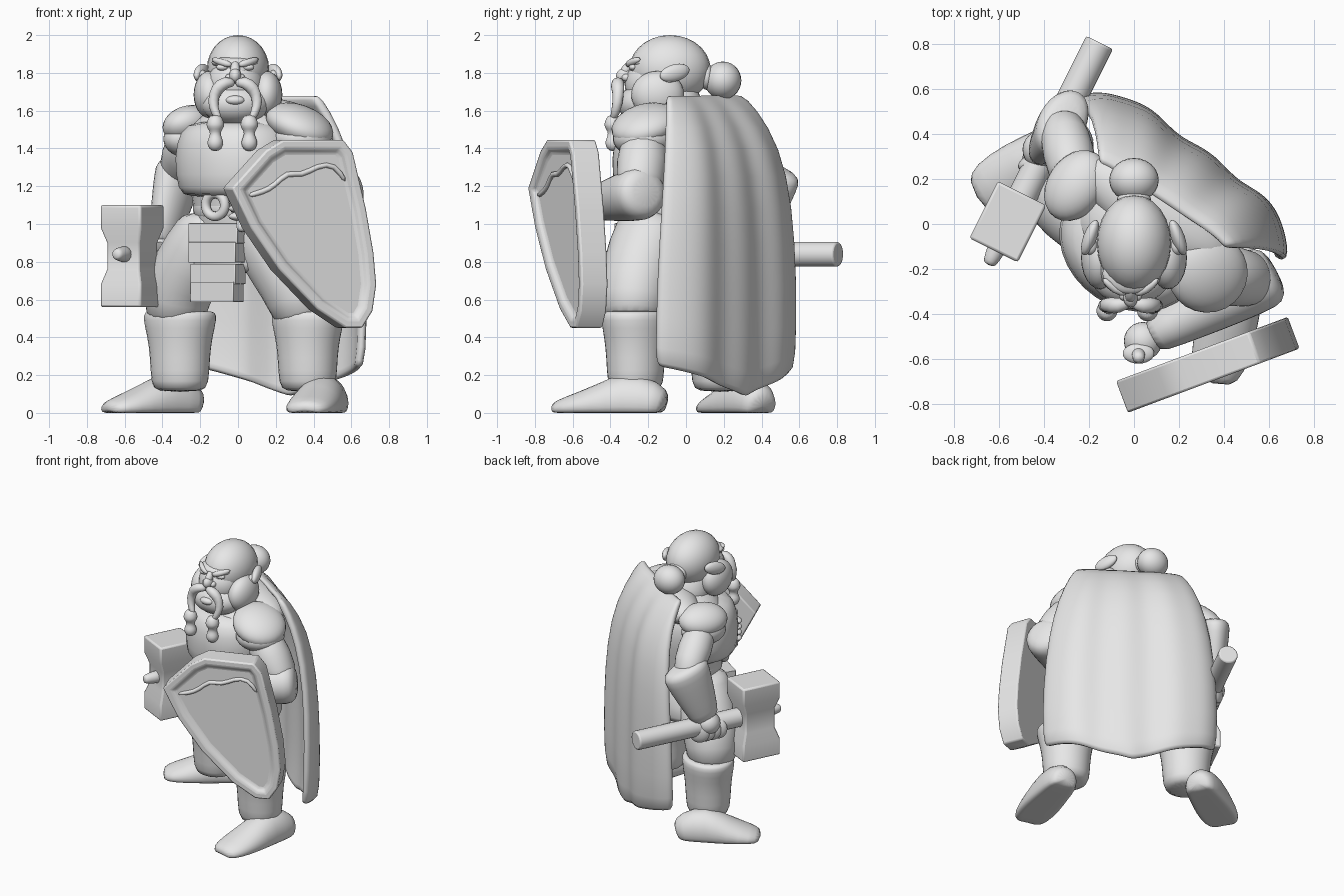
import bpy, bmesh, math
from mathutils import Vector

if "Cube" in bpy.data.objects:
    bpy.data.objects.remove(bpy.data.objects["Cube"])

stone = bpy.data.materials.new("plain grey")
stone.use_nodes = True
stone.diffuse_color = (0.8, 0.8, 0.8, 1)
stone.node_tree.nodes["Principled BSDF"].inputs["Base Color"].default_value = (0.8, 0.8, 0.8, 1)

# The body is turned away from the head; body() maps left, forward, up to the scene
TURN = math.radians(-33.4)
LEFT = Vector((math.cos(TURN), math.sin(TURN), 0))
FWD = Vector((math.sin(TURN), -math.cos(TURN), 0))
UP = Vector((0, 0, 1))


def body(a, b, z):
    return LEFT * a + FWD * b + UP * z


def finish(ob, name, sub=0, bevel=0):
    ob.name = name
    ob.data.materials.append(stone)
    if bevel:
        m = ob.modifiers.new("bevel", "BEVEL")
        m.width, m.segments = bevel, 2
    if sub:
        ob.modifiers.new("smooth", "SUBSURF").levels = sub
        ob.modifiers["smooth"].render_levels = sub
        ob.data.polygons.foreach_set("use_smooth", [True] * len(ob.data.polygons))
    else:
        bpy.ops.object.select_all(action="DESELECT")
        ob.select_set(True)
        bpy.context.view_layer.objects.active = ob
        bpy.ops.object.shade_smooth_by_angle(angle=math.radians(40))
    return ob


def from_bmesh(bm, name, **kw):
    bmesh.ops.recalc_face_normals(bm, faces=bm.faces)
    me = bpy.data.meshes.new(name)
    bm.to_mesh(me)
    bm.free()
    ob = bpy.data.objects.new(name, me)
    bpy.context.collection.objects.link(ob)
    return finish(ob, name, **kw)


def tube(name, pts, radii, ref=LEFT, sides=16, phase=0, sub=1, bevel=0):
    """Loft of elliptical rings along a path; a radius may be a pair."""
    pts = [Vector(p) for p in pts]
    bm, rings = bmesh.new(), []
    for i, p in enumerate(pts):
        t = (pts[min(i + 1, len(pts) - 1)] - pts[max(i - 1, 0)]).normalized()
        s = (ref - t * ref.dot(t)).normalized()
        w = t.cross(s)
        r = radii[i]
        rs, rt = r if isinstance(r, tuple) else (r, r)
        ring = []
        for k in range(sides):
            q = phase + math.tau * k / sides
            co = p + s * rs * math.cos(q) + w * rt * math.sin(q)
            co.z = max(co.z, 0)
            ring.append(bm.verts.new(co))
        rings.append(ring)
    for r0, r1 in zip(rings, rings[1:]):
        for k in range(sides):
            j = (k + 1) % sides
            bm.faces.new((r0[k], r0[j], r1[j], r1[k]))
    bm.faces.new(rings[0])
    bm.faces.new(rings[-1])
    return from_bmesh(bm, name, sub=sub, bevel=bevel)


def column(name, rows, a=0.04, b=0.0, **kw):
    """Upright body part from rows of height, half width, half depth."""
    return tube(name, [body(a, b, r[0]) for r in rows], [(r[1], r[2]) for r in rows], **kw)


def ball(name, loc, size, rot=(0, 0, 0)):
    bpy.ops.mesh.primitive_uv_sphere_add(segments=24, ring_count=14, location=loc, rotation=rot)
    ob = bpy.context.object
    ob.scale = size
    return finish(ob, name)


# Torso, breastplate, belt and skirt
column("torso", [(.88, .27, .24), (1.0, .27, .25), (1.15, .29, .27), (1.3, .33, .3),
                 (1.42, .34, .29), (1.53, .31, .25), (1.63, .17, .15)])
column("breastplate", [(1.14, .28, .25), (1.17, .325, .285), (1.35, .355, .3),
                       (1.5, .32, .27), (1.55, .23, .2)], b=.08)
column("belt", [(1.02, .27, .25), (1.04, .285, .265), (1.12, .285, .265), (1.14, .27, .25)])
column("skirt", [(1.04, .27, .25), (.95, .32, .28), (.76, .38, .28), (.74, .35, .25)])
bpy.ops.mesh.primitive_torus_add(major_radius=.06, minor_radius=.025, location=body(.04, .28, 1.1),
                                 rotation=(math.pi / 2, 0, TURN))
finish(bpy.context.object, "buckle_ring")
for i, z in enumerate((.95, .85, .735, .64)):
    bpy.ops.mesh.primitive_cube_add(size=1, location=body(.05, .27 + .01 * (i % 2), z),
                                    rotation=(0, 0, TURN))
    bpy.context.object.scale = (.31 - .012 * i, .1, .108)
    finish(bpy.context.object, "apron_plate", bevel=.025)

# Legs, boots and feet
for side, hip, mid, knee, heel, toe in (
        ("left", .2, .36, .455, (.5, -.11, 0), (.35, -.71, 0)),
        ("right", -.12, -.28, -.355, (-.21, .41, 0), (-.7, .12, 0))):
    tube(side + "_thigh", [body(hip, .04, 1.06), body(hip + .02, .06, .95), body(mid, .06, .76),
                           body(knee - .02, .045, .6), body(knee, .03, .46)],
         [.17, .215, .205, .185, .16])
    column(side + "_boot", [(.11, .13, .12), (.15, .16, .15), (.3, .165, .155), (.4, .18, .165),
                            (.5, .21, .18), (.535, .2, .17), (.54, .16, .14)], a=knee, b=.02)
    heel, toe = Vector(heel), Vector(toe)
    spots = ((0, .07, .09), (.07, .11, .16), (.35, .125, .22), (.6, .14, .14), (.88, .13, .08), (1, .08, .05))
    tube(side + "_foot", [heel.lerp(toe, s) + UP * h * .3 for s, w, h in spots],
         [(h * .75, w) for s, w, h in spots], ref=UP)

# Cape: a draped sheet, narrow at the neck and pointed at the hem, hanging further back on the right
drape = ((1.68, .34, .15, .14), (1.6, .39, .23, .17), (1.4, .47, .325, .215),
         (1.1, .54, .37, .24), (.7, .58, .385, .235), (.29, .58, .385, .225), (.25, .55, .36, .22))
bm = bmesh.new()
cols, grid = 28, []
for n, (z, wide, mid, edge) in enumerate(drape):
    row = []
    for k in range(cols + 1):
        u = 2 * k / cols - 1
        depth = edge + (mid - edge) * (1 - abs(u) ** 6) + .035 * (1 - u) * min(1, n / 2)
        depth += .009 * math.sin(u * 11 + .6) * min(1, n / 2) * (1 - u ** 6)
        hem = .16 * (1 - abs(u)) if z < .3 else 0
        row.append(bm.verts.new(body(.06 + u * wide, -depth, z - hem)))
    grid.append(row)
for r0, r1 in zip(grid, grid[1:]):
    for k in range(cols):
        bm.faces.new((r0[k], r0[k + 1], r1[k + 1], r1[k]))
cape = from_bmesh(bm, "cape", sub=1)
thick = cape.modifiers.new("thickness", "SOLIDIFY")
thick.thickness, thick.offset = .05, 0
cape.modifiers.move(1, 0)
ball("cape_yoke", body(.05, -.1, 1.55), (.37, .16, .12), (0, 0, TURN))

# Shoulders and arms
for side, a, wide, deep, arm, cuff, ref, elbow, hand in (
        ("left", .39, .19, .18, 1, (1, 1), UP, Vector((.55, -.25, 1.16)), Vector((.04, -.52, 1.1))),
        ("right", -.31, .13, .17, .85, (1.15, .75), Vector((.5, .85, 0)),
         Vector((-.32, .45, 1.25)), Vector((-.41, .33, .86)))):
    ball(side + "_pauldron", body(a, 0, 1.525), (wide, deep, .1), (0, math.copysign(.4, a), TURN))
    ball(side + "_pauldron_band", body(a * 1.04, 0, 1.45), (wide * .85, deep * .92, .1), (0, 0, TURN))
    top = body(a, 0, 1.48)
    tube(side + "_upper_arm", [top, top.lerp(elbow, .5), elbow, elbow.lerp(hand, .12)],
         [r * arm for r in (.12, .145, .12, .08)])
    spots = ((-.16, .08), (-.1, .145), (.05, .145), (.4, .125), (.78, .095), (.95, .08))
    tube(side + "_gauntlet", [elbow.lerp(hand, s) for s, r in spots],
         [(r * cuff[0], r * cuff[1]) for s, r in spots], ref=ref)
    ball(side + "_fist", hand, (.085, .085, .08))

# Fingers wrapped round the two grips
haft = Vector((.447, .894, 0))
head_mid = Vector((-.55, .01, .84))
for i in range(4):
    ball("right_finger", head_mid + haft * (.29 + i * .045) + Vector((-.03, .01, -.03)), (.07, .035, .075), (0, 0, .46))
    ball("left_finger", (.02, -.575, 1.04 + i * .042), (.07, .045, .026))
tube("shield_grip", [(.02, -.61, .96), (.02, -.57, 1.0), (.02, -.57, 1.2), (.02, -.61, 1.24)], [.03] * 4)

# Hammer
rows = ((1.1, 1), (.98, 1), (.9, .8), (.76, .8), (.68, 1), (.56, 1))
tube("hammer_head", [(head_mid.x - .01, head_mid.y, z) for z, s in rows], [(.2 * s, .17 * s) for z, s in rows],
     ref=haft, sides=4, phase=math.pi / 4, sub=0, bevel=.012)
tube("hammer_handle", [head_mid, head_mid + haft * .89], [.066] * 2, ref=UP, sides=24, sub=0, bevel=.01)
tube("hammer_knob", [head_mid - haft * d for d in (.08, .15, .2, .215)], [.05, .04, .033, .02], ref=UP)

# Shield: outlined slab with a sunken panel and a wavy ridge
ACROSS, BACK = Vector((.937, .35, 0)), Vector((-.35, .937, 0))


def on_shield(x, z, depth=0.0):
    return Vector((-.02, -.835, z)) + ACROSS * (x + .02) / .937 + BACK * depth


outline = ((-.03, 1.19), (.15, 1.39), (.24, 1.445), (.56, 1.445), (.61, 1.38), (.68, 1.08), (.72, .85), (.735, .68),
           (.715, .54), (.66, .45), (.57, .45), (.42, .55), (.22, .76), (.07, .98))
bm = bmesh.new()
front = bm.faces.new([bm.verts.new(on_shield(x, z)) for x, z in outline])
extruded = bmesh.ops.extrude_face_region(bm, geom=[front], use_keep_orig=True)
bmesh.ops.translate(bm, vec=BACK * .15, verts=[v for v in extruded["geom"] if isinstance(v, bmesh.types.BMVert)])
bmesh.ops.recalc_face_normals(bm, faces=bm.faces)
bmesh.ops.inset_region(bm, faces=[front], thickness=.045, use_even_offset=True)
bmesh.ops.inset_region(bm, faces=[front], thickness=.025, use_even_offset=True)
bmesh.ops.translate(bm, vec=BACK * .025, verts=front.verts)
from_bmesh(bm, "shield", bevel=.01)
wave = ((.06, 1.15), (.14, 1.17), (.2, 1.2), (.27, 1.28), (.34, 1.25), (.43, 1.31), (.52, 1.32), (.58, 1.22))
tube("shield_wave", [on_shield(x, z, .024) for x, z in wave], [.016] * len(wave), ref=BACK, sides=8)

# Head
MX = -.015
tube("neck", [(0, -.02, 1.5), (0, -.05, 1.62), (0, -.08, 1.75)], [.16, .14, .13])
ball("skull", (0, -.085, 1.82), (.165, .215, .18))
ball("face", (MX, -.18, 1.74), (.15, .145, .14))
ball("brow_ridge", (MX, -.22, 1.855), (.125, .09, .035))
ball("beard", (MX, -.22, 1.635), (.18, .14, .11))
ball("lower_lip", (MX, -.345, 1.655), (.05, .03, .025))
ball("nose", (MX, -.325, 1.785), (.032, .045, .04))
tube("nose_bridge", [(MX, -.28, 1.86), (MX, -.31, 1.83), (MX, -.335, 1.79)], [.02, .025, .03])
ball("bun", (0, .195, 1.76), (.11, .098, .1))
ball("bun_tie", (0, .11, 1.78), (.075, .04, .07))
for s, side in ((1, "left"), (-1, "right")):
    ball(side + "_whisker", (s * .15, -.15, 1.685), (.085, .14, .125))
    ball(side + "_ear", (s * .195, -.06, 1.8), (.03, .085, .045), (.25, 0, s * .35))
    ball(side + "_ear_lobe", (s * .19, -.1, 1.775), (.03, .04, .04))
    ball(side + "_eye", (MX + s * .068, -.28, 1.83), (.032, .022, .018))
    ball(side + "_nostril", (MX + s * .032, -.315, 1.775), (.02, .025, .02))
    tube(side + "_brow", [(MX + s * d, y, z) for d, y, z in
                          ((.015, -.31, 1.84), (.07, -.295, 1.855), (.125, -.24, 1.875))], [.016, .022, .014])
    tube(side + "_moustache", [(MX + s * d, y, z) for d, y, z in
                               ((0, -.345, 1.745), (.05, -.365, 1.755), (.1, -.36, 1.715), (.122, -.36, 1.65),
                                (.105, -.375, 1.585), (.08, -.39, 1.55))], [.02, .034, .04, .038, .028, .01], ref=UP)
    tube(side + "_braid", [(MX - .015 + s * .09, -.385, z) for z in
                           (1.58, 1.54, 1.515, 1.49, 1.465, 1.44, 1.41, 1.385)],
         [.03, .047, .05, .028, .03, .044, .042, .02])
